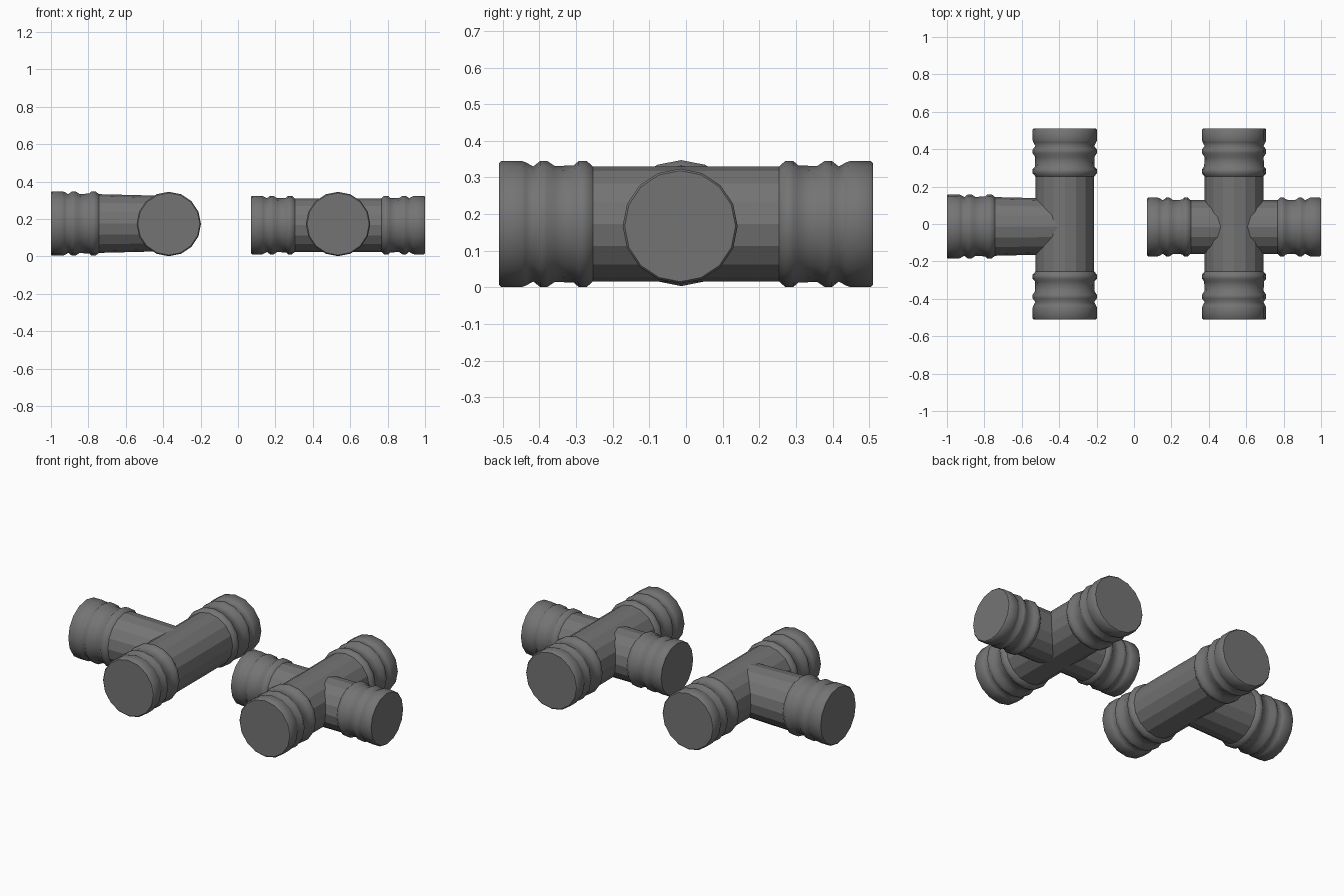
import bpy, bmesh, math
from mathutils import Vector

if "Cube" in bpy.data.objects:
    bpy.data.objects.remove(bpy.data.objects["Cube"])

SIDES = 16
# collar profile: (distance from the open end, radius)
COLLAR = [(0, .166), (.006, .172), (.062, .172), (.073, .168), (.093, .157),
          (.112, .172), (.131, .172), (.152, .158), (.204, .160), (.217, .172),
          (.239, .172), (.256, .157)]

# dark grey plastic
dark = bpy.data.materials.new("dark_grey")
dark.diffuse_color = (.175, .175, .175, 1)
dark.use_nodes = True
dark.node_tree.nodes["Principled BSDF"].inputs["Base Color"].default_value = dark.diffuse_color


def tube(name, centre, axis, stations):
    """Capped 16-sided tube through (position along axis, radius) stations."""
    axis = Vector(axis)
    side = Vector((0, 0, 1)).cross(axis)
    bm = bmesh.new()
    rings = []
    for t, r in stations:
        ring = []
        for i in range(SIDES):
            a = 2 * math.pi * i / SIDES
            ring.append(bm.verts.new(Vector(centre) + axis * t + side * (r * math.sin(a))
                                     + Vector((0, 0, r * math.cos(a)))))
        rings.append(ring)
    for k in range(len(rings) - 1):
        a, b = rings[k], rings[k + 1]
        # collars are smooth, the plain pipe is faceted
        plain = abs(stations[k + 1][0] - stations[k][0]) > .1
        for i in range(SIDES):
            j = (i + 1) % SIDES
            f = bm.faces.new((a[i], a[j], b[j], b[i]))
            f.smooth = not plain
    for ring in (rings[0], rings[-1]):
        cap = bm.faces.new(ring)
        for e in cap.edges:
            e.smooth = False
    bmesh.ops.recalc_face_normals(bm, faces=bm.faces)
    me = bpy.data.meshes.new(name)
    bm.to_mesh(me)
    bm.free()
    me.materials.append(dark)
    ob = bpy.data.objects.new(name, me)
    bpy.context.collection.objects.link(ob)
    return ob


def double_ended(half, s=1.0):
    """Collars on both ends of a pipe, scaled by s."""
    left = [(-half + d * s, r * s) for d, r in COLLAR]
    return left + [(-t, r) for t, r in reversed(left)]


def join(body, branch):
    """Weld a branch into the body and drop the hidden inner walls."""
    mod = body.modifiers.new("weld_branch", 'BOOLEAN')
    mod.operation = 'UNION'
    mod.solver = 'EXACT'
    mod.object = branch
    bpy.context.view_layer.objects.active = body
    bpy.ops.object.modifier_apply(modifier=mod.name)
    bpy.data.objects.remove(branch, do_unlink=True)


# tee fitting: straight run plus one slightly tapering branch
tee = tube("tee_fitting", (-.37, 0, .173), (0, 1, 0), double_ended(.51))
branch = tube("tee_branch", (-.37, -.013, .1755), (1, 0, 0),
              [(-.63 + d, r) for d, r in COLLAR] + [(.02, .147)])
join(tee, branch)

# cross fitting: straight run plus a smaller pipe straight through
cross = tube("cross_fitting", (.535, 0, .173), (0, 1, 0), double_ended(.51))
arms = tube("cross_arms", (.535, -.016, .167), (1, 0, 0), double_ended(.465, .912))
join(cross, arms)
